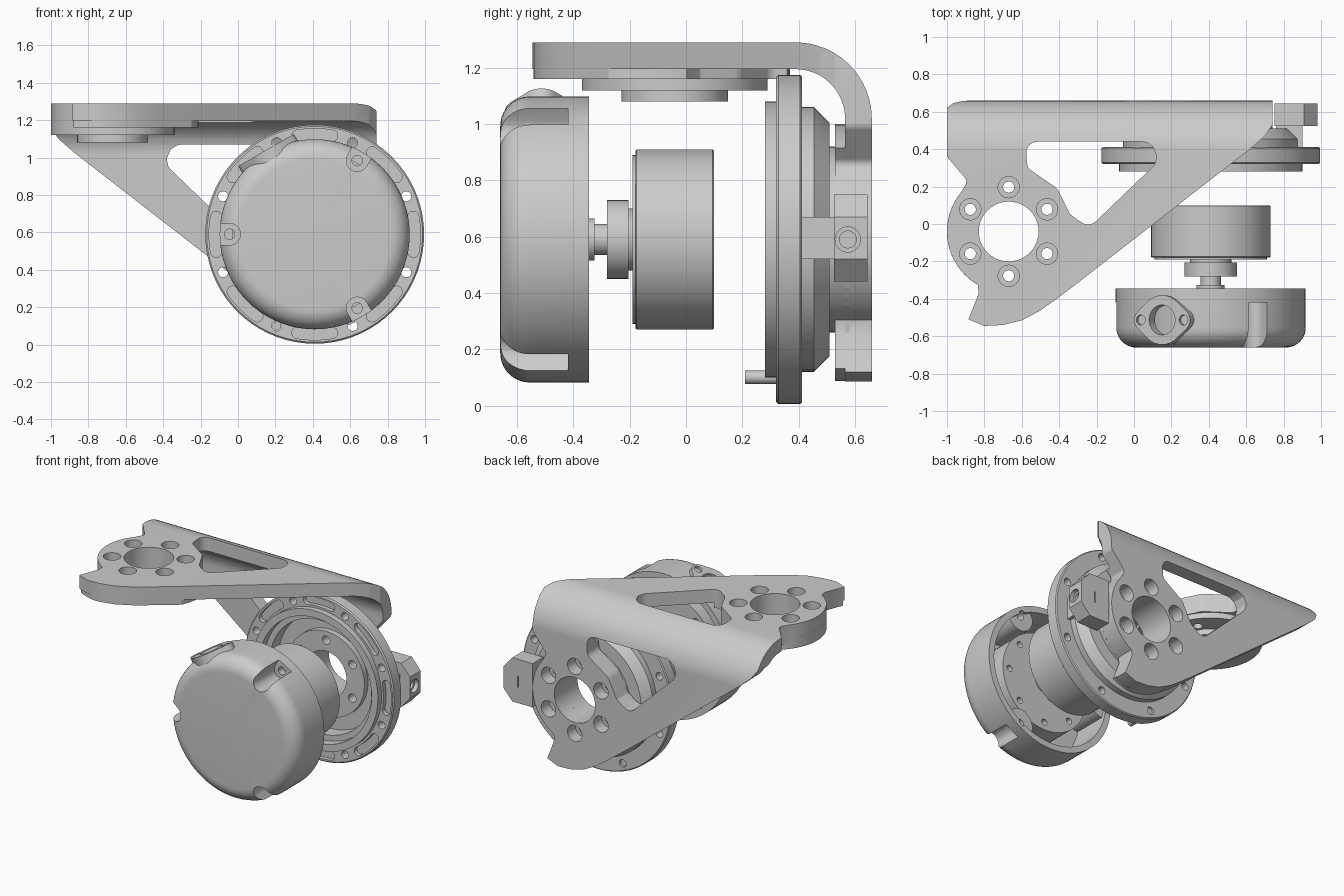
import bpy, bmesh
from math import cos, sin, pi, radians, tan
from mathutils import Matrix, Vector

if "Cube" in bpy.data.objects:
    bpy.data.objects.remove(bpy.data.objects["Cube"])

grey = bpy.data.materials.new("machined grey")
grey.use_nodes = True
grey.diffuse_color = (0.6, 0.6, 0.6, 1)
grey.node_tree.nodes["Principled BSDF"].inputs["Base Color"].default_value = (0.6, 0.6, 0.6, 1)

AX, AZ = 0.41, 0.59                      # drive axis, parallel to y
HX, HY = -0.67, -0.04                    # upper hub axis, parallel to z
PLAN = Matrix()                          # outline in xy, depth along z
FRONT = Matrix(((1, 0, 0, AX), (0, 0, 1, 0), (0, 1, 0, AZ), (0, 0, 0, 1)))
FLIP = Matrix(((-1, 0, 0, -0.26), (0, 0, 1, -0.63), (0, 1, 0, 0.63), (0, 0, 0, 1)))


# ---- helpers ----
def make(name, bm):
    bmesh.ops.remove_doubles(bm, verts=bm.verts, dist=1e-5)
    bmesh.ops.recalc_face_normals(bm, faces=bm.faces)
    me = bpy.data.meshes.new(name)
    bm.to_mesh(me)
    bm.free()
    me.materials.append(grey)
    ob = bpy.data.objects.new(name, me)
    bpy.context.collection.objects.link(ob)
    return ob


def prism(name, outline, a, b, frame=PLAN):
    bm = bmesh.new()
    rings = [[bm.verts.new(frame @ Vector((u, v, h))) for u, v in outline] for h in (a, b)]
    bm.faces.new(rings[0])
    bm.faces.new(rings[1])
    n = len(outline)
    for i in range(n):
        j = (i + 1) % n
        bm.faces.new((rings[0][i], rings[0][j], rings[1][j], rings[1][i]))
    return make(name, bm)


def lathe(name, profile, closed=False, steps=72):
    """Turn (radius, y) points about the drive axis."""
    bm = bmesh.new()
    vs = [bm.verts.new((AX + r, y, AZ)) for r, y in profile]
    pairs = list(zip(vs, vs[1:])) + ([(vs[-1], vs[0])] if closed else [])
    es = [bm.edges.new(p) for p in pairs]
    bmesh.ops.spin(bm, geom=vs + es, cent=(AX, 0, AZ), axis=(0, 1, 0), angle=2 * pi, steps=steps)
    return make(name, bm)


def arc(cx, cy, r, a0, a1, n=8):
    angles = [radians(a0 + (a1 - a0) * i / n) for i in range(n + 1)]
    return [(cx + r * cos(a), cy + r * sin(a)) for a in angles]


def circle(cx, cy, r, n=32):
    return arc(cx, cy, r, 0, 360, n)[:-1]


def polar(r, deg):
    return r * cos(radians(deg)), r * sin(radians(deg))


def rounded(corners, n=7):
    """Closed polygon with a fillet radius on each (x, y, r) corner."""
    out = []
    for i, (x, y, r) in enumerate(corners):
        p = Vector((x, y))
        d0 = (Vector(corners[i - 1][:2]) - p).normalized()
        d1 = (Vector(corners[(i + 1) % len(corners)][:2]) - p).normalized()
        if not r:
            out.append((x, y))
            continue
        half = d0.angle(d1) / 2
        c = p + (d0 + d1).normalized() * r / sin(half)
        s, e = p + d0 * r / tan(half) - c, p + d1 * r / tan(half) - c
        for k in range(n + 1):
            q = c + s.lerp(e, k / n).normalized() * r
            out.append((q.x, q.y))
    return out


def combine(ob, other, op="DIFFERENCE"):
    m = ob.modifiers.new(op, "BOOLEAN")
    m.operation, m.object, m.solver = op, other, "EXACT"
    bpy.context.view_layer.objects.active = ob
    bpy.ops.object.modifier_apply(modifier=m.name)
    bpy.data.objects.remove(other)
    return ob


def drill(ob, outline, a, b, frame):
    combine(ob, prism("cutter", outline, a, b, frame))


# ---- bent bracket: angle section trimmed by the same outline on both legs ----
edge = arc(HX, HY, 0.33, 140, 240, 14)
edge += [(-0.83, -0.37), (-0.885, -0.51), (-0.8, -0.545), (-0.7, -0.54), (-0.6, -0.515),
         (-0.505, -0.465), (-0.42, -0.405), (-0.32, -0.33), (0.62, 0.4), (0.7, 0.47),
         (0.74, 0.53), (0.74, 0.67)]
outline = rounded([(-1, 0.67, 0.06), (-1, 0.36, 0.04), (-0.89, 0.23, 0.03)]
                  + [(x, y, 0) for x, y in edge])
window = rounded([(-0.58, 0.44, 0.06), (0.24, 0.44, 0.08), (-0.24, -0.02, 0.06), (-0.34, 0.05, 0.03),
                  (-0.41, 0.19, 0.08), (-0.57, 0.3, 0.05)])
section = rounded([(-0.7, 1.29, 0), (0.66, 1.29, 0.27), (0.66, -0.1, 0), (0.565, -0.1, 0),
                   (0.565, 1.195, 0.175), (-0.7, 1.195, 0)], 14)
ALONG_X = Matrix(((0, 0, 1, 0), (1, 0, 0, 0), (0, 1, 0, 0), (0, 0, 0, 1)))
bracket = prism("bent_bracket", section, -1.2, 1, ALONG_X)
bolts = [(HX + u, HY + v) for u, v in (polar(0.237, 30 + 60 * k) for k in range(6))]
for frame in (PLAN, FLIP):
    combine(bracket, prism("trim", outline, -0.3, 1.5, frame), "INTERSECT")
for frame in (PLAN, FLIP):
    pad = prism("hub_pad", outline, 1.16, 1.21, frame)
    combine(pad, prism("trim", circle(HX, HY - 0.05, 0.46, 48), 1, 1.4, frame), "INTERSECT")
    combine(bracket, pad, "UNION")
    drill(bracket, window, 1.1, 1.4, frame)
    drill(bracket, circle(HX, HY, 0.16, 40), 1.1, 1.4, frame)
    for u, v in bolts:
        drill(bracket, circle(u, v, 0.03, 20), 1.1, 1.4, frame)
        drill(bracket, circle(u, v, 0.057, 24), 1.2, 1.4, frame)

# ---- upper hub ring under the bracket ----
hub = prism("upper_hub", circle(HX, HY, 0.33, 64), 1.12, 1.197)
combine(hub, prism("hub_step", circle(HX, HY, 0.19, 48), 1.08, 1.15), "UNION")
drill(hub, circle(HX, HY, 0.16, 40), 1, 1.4, PLAN)
for u, v in bolts:
    drill(hub, circle(u, v, 0.03, 20), 1, 1.4, PLAN)

# ---- bearing flange ----
flange = lathe("bearing_flange", [
    (0.49, 0.28), (0.49, 0.32), (0.577, 0.32), (0.585, 0.328), (0.585, 0.405), (0.578, 0.412),
    (0.47, 0.412), (0.47, 0.455), (0.415, 0.51), (0.33, 0.51), (0.33, 0.535), (0.16, 0.535),
    (0.16, 0.4), (0.3, 0.4), (0.3, 0.44), (0.4, 0.44), (0.4, 0.34), (0.44, 0.34), (0.44, 0.28)], True)
for k in range(8):
    u, v = polar(0.53, 22.5 + 45 * k)
    drill(flange, circle(u, v, 0.027, 20), 0.2, 0.6, FRONT)
    a = 45 * k
    mid0, mid1 = polar(0.535, a - 10), polar(0.535, a + 10)
    slot = (arc(0, 0, 0.565, a - 10, a + 10) + arc(*mid1, 0.03, a + 20, a + 160)
            + arc(0, 0, 0.505, a + 10, a - 10) + arc(*mid0, 0.03, a + 200, a + 340))
    drill(flange, slot, 0.2, 0.35, FRONT)
for k in range(6):
    u, v = polar(0.237, 30 + 60 * k)
    drill(flange, circle(u, v, 0.03, 20), 0.3, 0.6, FRONT)
u, v = polar(0.53, 247.5)
prism("locating_pin", circle(u, v, 0.024, 20), 0.21, 0.4, FRONT)

# ---- side port block with its neck ----
ABS = Matrix(((1, 0, 0, 0), (0, 0, 1, 0), (0, 1, 0, 0), (0, 0, 0, 1)))
SIDE = Matrix(((0, 0, 1, 0), (0, 1, 0, 0), (1, 0, 0, 0), (0, 0, 0, 1)))
port = prism("port_block", [(0.75, 0.44), (0.91, 0.44), (0.98, 0.52), (0.98, 0.67),
                            (0.91, 0.75), (0.75, 0.75)], 0.525, 0.645, ABS)
drill(port, circle(AZ, 0.575, 0.045, 24), 0.95, 1.1, SIDE)
drill(port, circle(AZ, 0.575, 0.03, 24), 0.8, 1.1, SIDE)
drill(port, [(0.86, 0.55), (0.87, 0.55), (0.87, 0.63), (0.86, 0.63)], 0.635, 0.7, ABS)
prism("port_neck", [(0.76, 0.52), (0.9, 0.52), (0.9, 0.67), (0.76, 0.67)], 0.405, 0.53, ABS)

# ---- gear drum and its shaft ----
lathe("gear_drum", [(0, -0.19), (0.3, -0.19), (0.3, -0.18), (0.315, -0.18), (0.32, -0.175),
                    (0.32, 0.095), (0.315, 0.1), (0.16, 0.1), (0.16, 0), (0, 0)])
lathe("drive_shaft", [(0, -0.42), (0.075, -0.42), (0.075, -0.325), (0.055, -0.325), (0.055, -0.28),
                      (0.14, -0.28), (0.14, -0.205), (0.11, -0.205), (0.11, -0.185), (0, -0.185)], steps=48)

# ---- motor cover: hollow cup with three screw pockets ----
cover = lathe("motor_cover", [(0, -0.66)] + arc(0.403, -0.555, 0.105, -90, 0, 10)
              + [(0.508, -0.345), (0, -0.345)])
cavity = prism("cavity", circle(0, 0, 0.465, 72), -0.61, -0.3, FRONT)
pockets = (60, 180, 300)
for a in pockets:
    drill(cavity, circle(*polar(0.45, a), 0.1), -0.65, -0.37, FRONT)
combine(cover, cavity)
for a in pockets:
    turn = FRONT @ Matrix.Rotation(radians(a), 4, "Z")
    drill(cover, arc(0.455, 0, 0.058, 90, 270, 14) + [(0.6, -0.058), (0.6, 0.058)], -0.7, -0.42, turn)
    drill(cover, circle(0.455, 0, 0.028, 20), -0.5, -0.3, turn)

# ---- motor plate inside the cover ----
plate = prism("motor_plate", circle(0, 0, 0.345, 64), -0.62, -0.4, FRONT)
for k in range(8):
    drill(plate, circle(*polar(0.29, 45 * k), 0.022, 16), -0.45, -0.3, FRONT)

# ---- oval cable outlet on the cover ----
c, s = cos(pi / 6), sin(pi / 6)
TILT = Matrix(((c, 0, -s, AX), (0, 1, 0, -0.513), (s, 0, c, AZ), (0, 0, 0, 1)))
outlet = prism("cable_outlet", rounded([(0.205, 0, 0.06), (0, 0.175, 0.135), (-0.205, 0, 0.06),
                                        (0, -0.175, 0.135)]), 0.46, 0.52, TILT)
for part in (outlet, cover):
    drill(part, circle(0, 0, 0.08), 0.4, 0.6, TILT)
for x in (-0.132, 0.132):
    drill(outlet, circle(x, 0, 0.027, 20), 0.5, 0.6, TILT)

# ---- smooth round walls, keep machined edges sharp ----
bpy.ops.object.select_all(action="DESELECT")
for ob in bpy.context.scene.objects:
    if ob.type == "MESH" and grey.name in ob.data.materials:
        ob.select_set(True)
        bpy.context.view_layer.objects.active = ob
bpy.ops.object.shade_smooth_by_angle(angle=radians(30))
